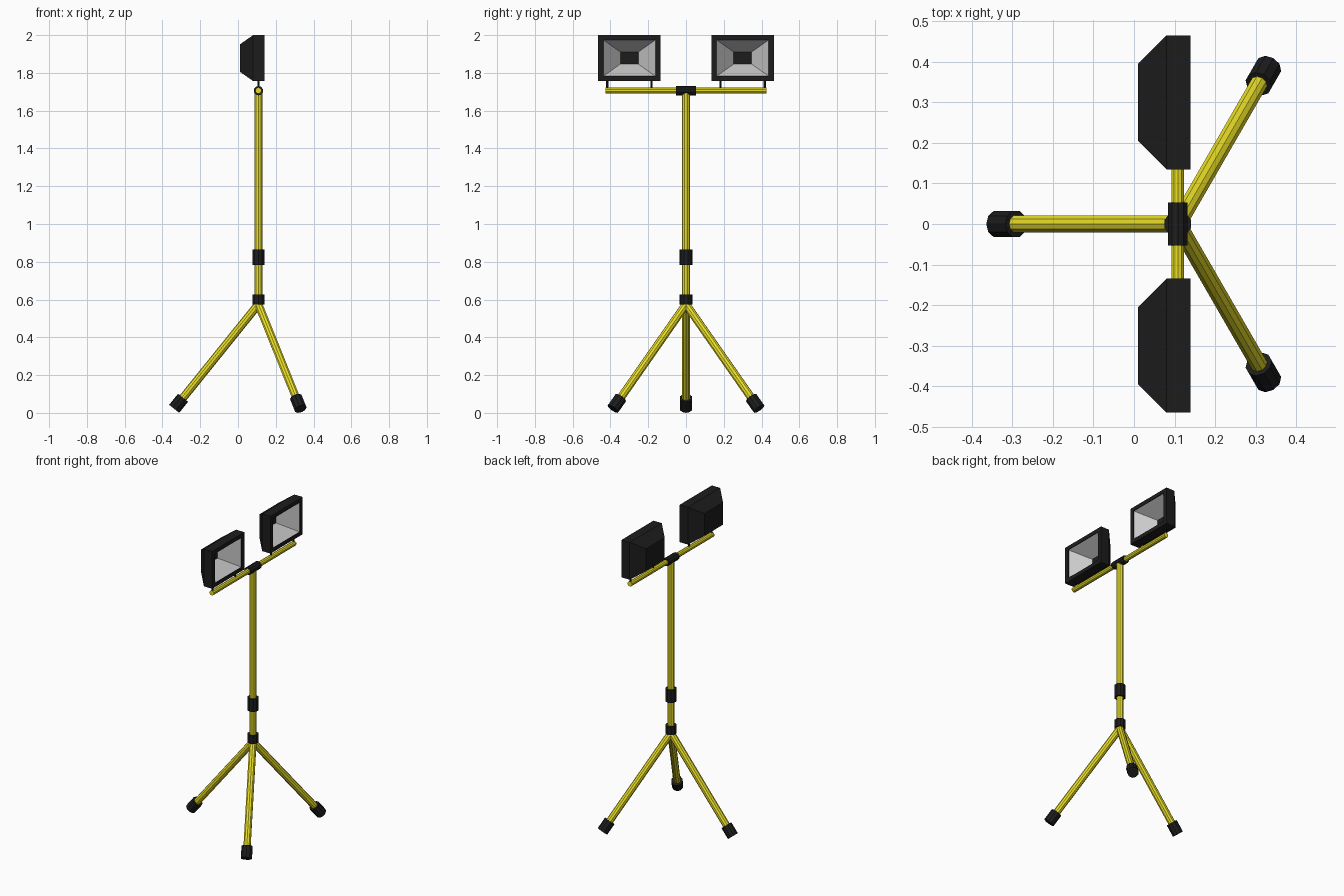
import bpy, bmesh, math
from mathutils import Vector

if "Cube" in bpy.data.objects:
    bpy.data.objects.remove(bpy.data.objects["Cube"])

PX = 0.108      # x of the mast
SIDES = 10


def material(name, rgb):
    m = bpy.data.materials.new(name)
    m.diffuse_color = (*rgb, 1)
    m.use_nodes = True
    m.node_tree.nodes["Principled BSDF"].inputs["Base Color"].default_value = m.diffuse_color
    return m


YELLOW = material("yellow_paint", (0.82, 0.74, 0.02))
BLACK = material("black_plastic", (0.012, 0.012, 0.012))
GREY = material("reflector_grey", (0.7, 0.7, 0.7))


def rod(name, a, b, r, mat, sides=SIDES):
    """Flat-shaded cylinder from a to b."""
    a, b = Vector(a), Vector(b)
    d = b - a
    bpy.ops.mesh.primitive_cylinder_add(vertices=sides, radius=r, depth=d.length,
                                        location=(a + b) / 2)
    o = bpy.context.object
    o.rotation_euler = d.to_track_quat('Z', 'Y').to_euler()
    o.name = name
    o.data.materials.append(mat)
    return o


def loft(name, y, z, rings, mat, cap_first=False, flip=False):
    """Skin rectangular rings (x, half_y, half_z) centred on y, z."""
    bm = bmesh.new()
    loops = [[bm.verts.new((x, y + sy * hy, z + sz * hz))
              for sy, sz in ((-1, -1), (1, -1), (1, 1), (-1, 1))]
             for x, hy, hz in rings]
    for p, q in zip(loops, loops[1:]):
        for i in range(4):
            j = (i + 1) % 4
            bm.faces.new((p[i], p[j], q[j], q[i]))
    if cap_first:
        bm.faces.new(loops[0][::-1])
    if flip:
        bmesh.ops.reverse_faces(bm, faces=bm.faces[:])
    me = bpy.data.meshes.new(name)
    bm.to_mesh(me)
    bm.free()
    me.materials.append(mat)
    o = bpy.data.objects.new(name, me)
    bpy.context.collection.objects.link(o)
    return o


# Mast and its collars
rod("mast", (PX, 0, 0.56), (PX, 0, 1.70), 0.022, YELLOW)
rod("height_collar", (PX, 0, 0.784), (PX, 0, 0.866), 0.034, BLACK)
rod("leg_collar", (PX, 0, 0.575), (PX, 0, 0.628), 0.034, BLACK)
rod("leg_hub", (PX, 0, 0.547), (PX, 0, 0.58), 0.022, BLACK)

# Tripod legs with rubber feet
for i, deg in enumerate((180, 60, -60)):
    c, s = math.cos(math.radians(deg)), math.sin(math.radians(deg))
    top = Vector((PX, 0, 0.575))
    end = Vector((PX + 0.446 * c, 0.446 * s, 0.0215))
    u = (end - top).normalized()
    rod(f"leg_{i + 1}", top, end - u * 0.03, 0.022, YELLOW)
    rod(f"foot_{i + 1}", end - u * 0.075, end, 0.034, BLACK)

# Crossbar and its centre sleeve
rod("crossbar", (PX, -0.425, 1.706), (PX, 0.425, 1.706), 0.016, YELLOW)
rod("crossbar_sleeve", (PX, -0.053, 1.706), (PX, 0.053, 1.706), 0.025, BLACK)

# Two floodlights facing +x
LZ = 1.8785
for side, y in (("left", -0.3), ("right", 0.3)):
    loft(f"{side}_lamp_housing", y, LZ,
         [(0.01, 0.095, 0.0725), (0.08, 0.165, 0.1215), (0.14, 0.165, 0.1215),
          (0.14, 0.138, 0.096), (0.135, 0.138, 0.096)], BLACK, cap_first=True)
    loft(f"{side}_lamp_reflector", y, LZ,
         [(0.03, 0.0475, 0.032), (0.135, 0.138, 0.096)], GREY, flip=True)
    loft(f"{side}_lamp_emitter", y, LZ,
         [(0.03, 0.0475, 0.032), (0.028, 0.0475, 0.032)], BLACK,
         cap_first=True, flip=True)
    for k, off in enumerate((-0.117, 0.117)):
        rod(f"{side}_lamp_post_{k + 1}", (PX, y + off, 1.71), (PX, y + off, 1.765),
            0.006, BLACK, 8)
